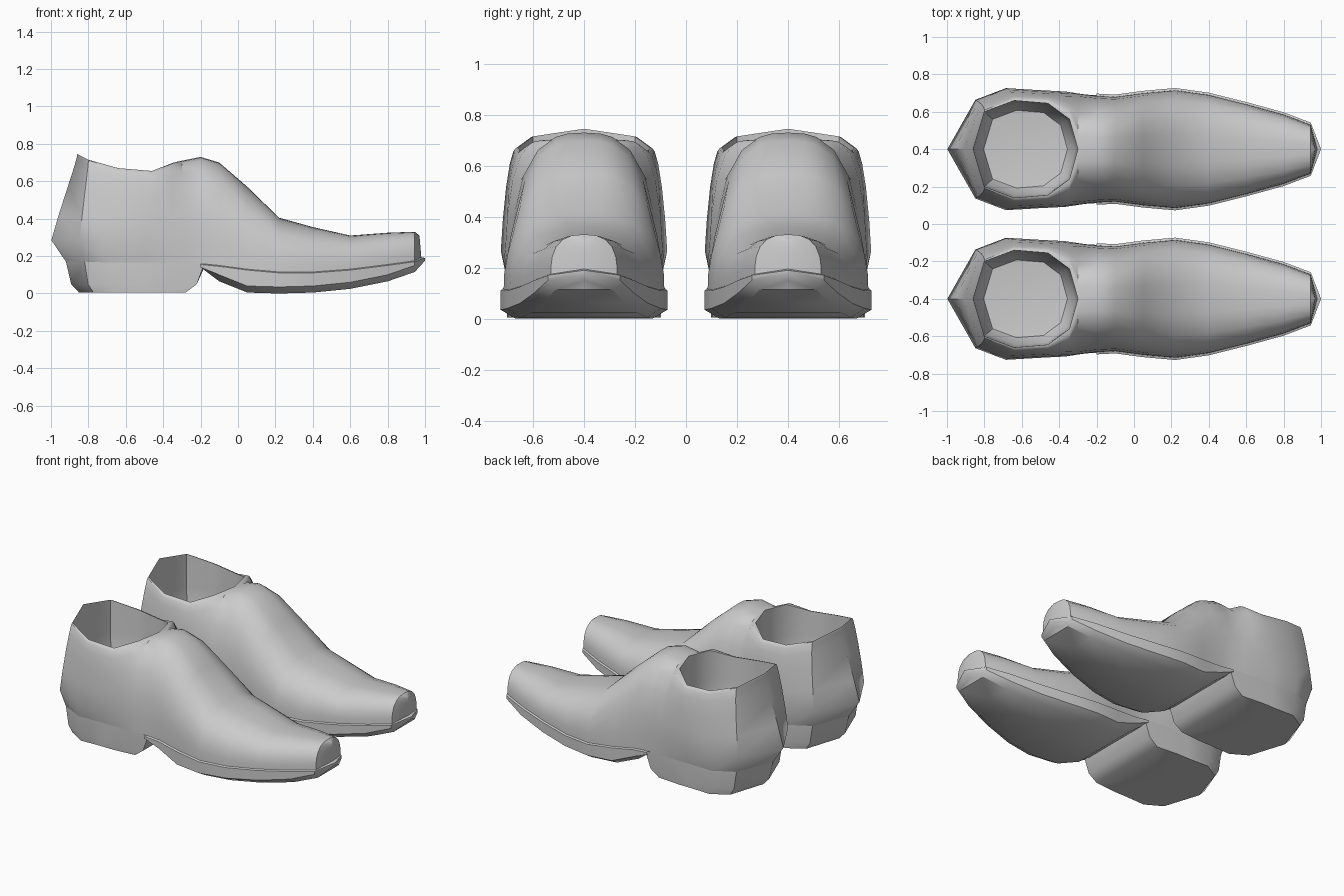
import bpy, bmesh, math

if "Cube" in bpy.data.objects:
    bpy.data.objects.remove(bpy.data.objects["Cube"])

# Forefoot stations: x, half width, seam z, ridge z, sole bottom z
FRONT = [(.98, 0, .195, .31, .15), (.945, .13, .175, .33, .115), (.8, .185, .155, .325, .065),
         (.6, .24, .13, .31, .025), (.4, .29, .115, .355, .005), (.22, .315, .115, .405, 0),
         (.05, .30, .13, .57, .005), (-.1, .28, .15, .70, .065), (-.2, .285, .16, .73, .14)]
# Ankle stations: seam x, half width, seam z, rim x, rim y, rim z, heel bulge
BACK = [(-.28, .295, .16, -.3, 0, .71, 0), (-.38, .3, .165, -.345, .16, .70, .01),
        (-.5, .3, .165, -.46, .245, .655, .015), (-.68, .305, .165, -.64, .26, .67, .025),
        (-.82, .24, .17, -.8, .2, .715, .04), (-.92, 0, .17, -.86, 0, .745, .09)]
LEVELS = [0, .2, .45, .7, .88, .97, .993, 1]
BULGE = [0, 1, .7, .35, .1, 0, 0, 0]


def mirrored_grid(name, columns, cy, angle=40):
    """Skin columns of half-side points, mirrored about the shoe centre line."""
    bm = bmesh.new()
    for side in (1, -1):
        grid = [[bm.verts.new((x, cy + side * y, z)) for x, y, z in col] for col in columns]
        for a, b in zip(grid, grid[1:]):
            for j in range(len(a) - 1):
                bm.faces.new((a[j], b[j], b[j + 1], a[j + 1]))
    bmesh.ops.remove_doubles(bm, verts=bm.verts, dist=.0005)
    bmesh.ops.recalc_face_normals(bm, faces=bm.faces)
    mesh = bpy.data.meshes.new(name)
    bm.to_mesh(mesh)
    bm.free()
    ob = bpy.data.objects.new(name, mesh)
    bpy.context.collection.objects.link(ob)
    bpy.ops.object.select_all(action='DESELECT')
    ob.select_set(True)
    bpy.context.view_layer.objects.active = ob
    bpy.ops.object.shade_smooth_by_angle(angle=math.radians(angle))
    return ob


def upper_column(xb, w, zs, xt, yt, zt, b):
    """Rounded-square arc from the seam up to the ridge or rim."""
    n = 2.7
    dx, dy = xb + .5, w
    d = math.hypot(dx, dy) or 1
    col = []
    for s, k in zip(LEVELS, BULGE):
        f = max(0, 1 - s ** n) ** (1 / n)
        col.append((xb + (xt - xb) * s + b * k * dx / d,
                    yt + (w - yt) * f + b * k * dy / d, zs + (zt - zs) * s))
    return col


def sole_column(x, w, zs, zb):
    tip = .02 if w == 0 else 0
    out = .012 if w else 0
    return [(x, w, zs), (x + tip, w + out, zs - .005),
            (x + tip, w + out, min(zs - .02, zb + .035)), (x - tip, w * .85, zb), (x - tip, 0, zb)]


def heel_column(x, y, zs):
    xb = -.28 + (x + .18) * .57 / .74
    return [(x, y, zs), (x * .6 + xb * .4, y, .05), (xb, y * .99, .005), (-.55, 0, .005)]


def lining_column(x, y, z):
    pts = [(x, y, z)]
    for k, h in ((.98, .5), (.95, .3), (.8, .22), (0, .2)):
        pts.append((-.58 + (x + .58) * k, y * k, h))
    return pts


for label, cy in (("left", .4), ("right", -.4)):
    # Upper: forefoot closes on the ridge, ankle ends at the open rim
    cols = [upper_column(x, w, zs, x - (.01 if w == 0 else 0), 0, zt, 0) for x, w, zs, zt, _ in FRONT]
    cols += [upper_column(*c) for c in BACK]
    mirrored_grid(label + "_upper", cols, cy)
    # Inner lining
    mirrored_grid(label + "_lining", [lining_column(*c[3:6]) for c in BACK], cy).data.flip_normals()
    # Forefoot sole with a narrow welt
    mirrored_grid(label + "_sole", [sole_column(x, w, zs, zb) for x, w, zs, _, zb in FRONT], cy)
    # Heel block
    outline = [(-.18, 0, .14), (-.18, .287, .16)] + [c[:3] for c in BACK[1:]]
    mirrored_grid(label + "_heel", [heel_column(*p) for p in outline], cy)
